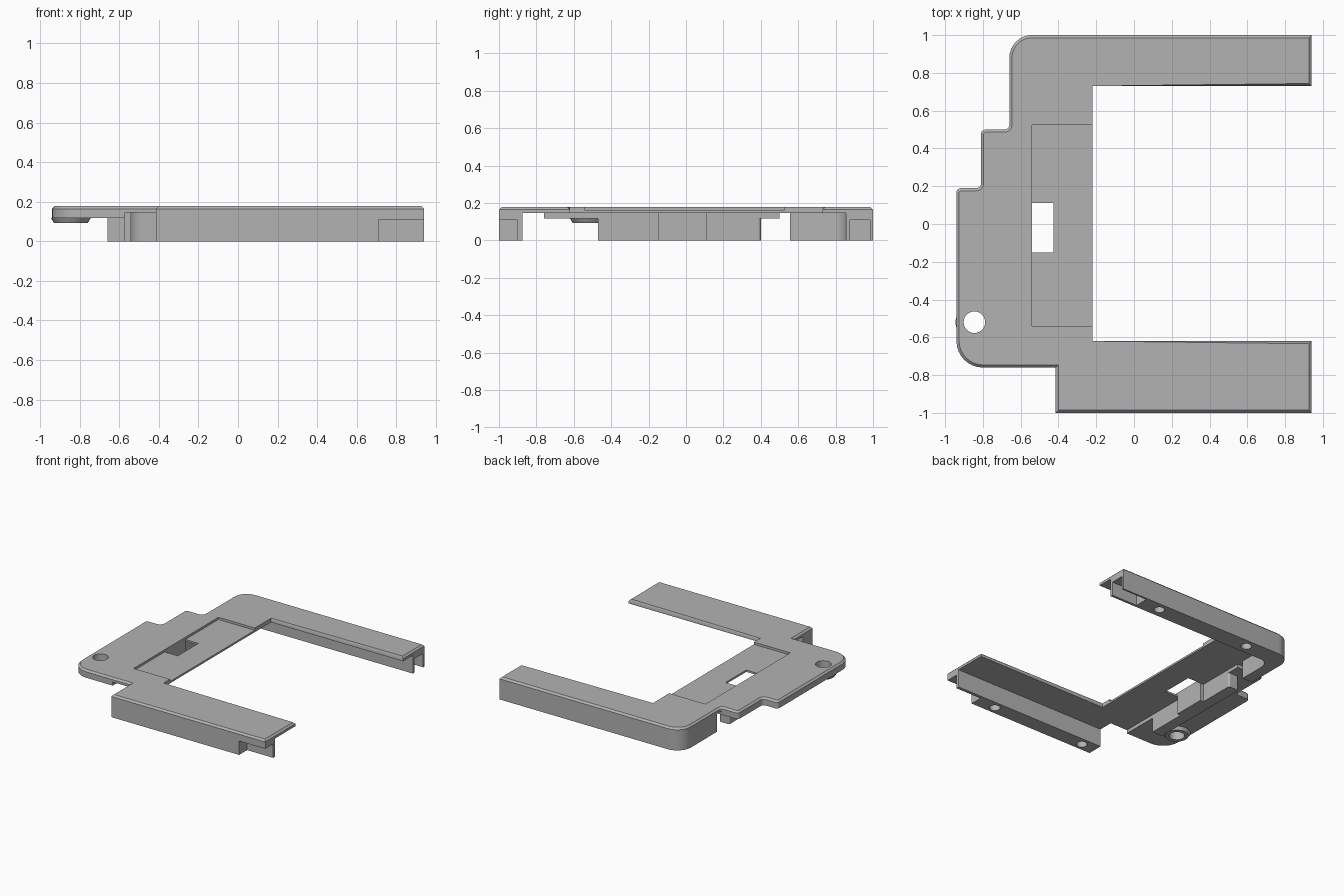
import bpy, bmesh, math
from mathutils import Vector

if "Cube" in bpy.data.objects:
    bpy.data.objects.remove(bpy.data.objects["Cube"])

grey = bpy.data.materials.new("plain_grey")
grey.use_nodes = True
grey.diffuse_color = (0.45, 0.45, 0.45, 1)
grey.node_tree.nodes["Principled BSDF"].inputs["Base Color"].default_value = (0.45, 0.45, 0.45, 1)


def finish(name, bm):
    bmesh.ops.recalc_face_normals(bm, faces=bm.faces)
    mesh = bpy.data.meshes.new(name)
    bm.to_mesh(mesh)
    bm.free()
    mesh.materials.append(grey)
    obj = bpy.data.objects.new(name, mesh)
    bpy.context.collection.objects.link(obj)
    return obj


def rounded(points, steps=8):
    """Outline from (x, y) or (x, y, radius) corners."""
    out = []
    for i, p in enumerate(points):
        corner = Vector(p[:2])
        if len(p) == 2:
            out.append(corner)
            continue
        a = (Vector(points[i - 1][:2]) - corner).normalized()
        b = (Vector(points[(i + 1) % len(points)][:2]) - corner).normalized()
        centre = corner + (a + b) * p[2]
        for k in range(steps + 1):
            t = k / steps * math.pi / 2
            out.append(centre - (b * math.cos(t) + a * math.sin(t)) * p[2])
    return out


def slab(name, points, z0, z1, chamfer=0, sharp_x=None):
    """Extruded outline with an optional chamfer on the top rim."""
    bm = bmesh.new()
    base = bm.faces.new([bm.verts.new((p.x, p.y, z0)) for p in rounded(points)])
    ext = bmesh.ops.extrude_face_region(bm, geom=[base])["geom"]
    bmesh.ops.translate(bm, verts=[v for v in ext if isinstance(v, bmesh.types.BMVert)],
                        vec=(0, 0, z1 - z0))
    if chamfer:
        rim = [e for e in bm.edges if all(v.co.z > z1 - 1e-5 for v in e.verts)
               and not (sharp_x is not None and all(abs(v.co.x - sharp_x) < 1e-4 for v in e.verts))]
        bmesh.ops.bevel(bm, geom=rim, offset=chamfer, segments=1, affect='EDGES')
    return finish(name, bm)


def box(name, x0, x1, y0, y1, z0, z1):
    return slab(name, [(x0, y0), (x1, y0), (x1, y1), (x0, y1)], z0, z1)


def cylinder(name, x, y, z0, z1, r0, r1, sides=32):
    bm = bmesh.new()
    bmesh.ops.create_cone(bm, cap_ends=True, segments=sides, radius1=r0, radius2=r1, depth=z1 - z0)
    bmesh.ops.translate(bm, verts=bm.verts, vec=(x, y, (z0 + z1) / 2))
    return finish(name, bm)


def cut(obj, *cutters):
    bpy.context.view_layer.objects.active = obj
    for c in cutters:
        mod = obj.modifiers.new("cut", 'BOOLEAN')
        mod.operation, mod.solver, mod.object = 'DIFFERENCE', 'EXACT', c
        bpy.ops.object.modifier_apply(modifier=mod.name)
        bpy.data.objects.remove(c)


# Top plate: C-shaped sheet with stepped left edge, recess, window and round hole
HOLE = (-0.845, -0.52)
plate = slab("top_plate", [
    (-0.66, 1, 0.12), (-0.66, 0.5, 0.025), (-0.81, 0.5, 0.025), (-0.81, 0.19, 0.025),
    (-0.94, 0.19, 0.025), (-0.94, -0.76, 0.14), (-0.415, -0.76), (-0.415, -1), (0.94, -1),
    (0.94, -0.62), (-0.22, -0.62), (-0.22, 0.73), (0.94, 0.73), (0.94, 1)],
    0.145, 0.178, 0.014, -0.22)
cut(plate,
    box("recess_cutter", -0.54, -0.1, -0.54, 0.525, 0.16, 0.3),
    box("window_cutter", -0.54, -0.425, -0.15, 0.11, 0.05, 0.3),
    cylinder("hole_cutter", *HOLE, 0, 0.3, 0.057, 0.057))

# Thicker pad under the stepped edge
pad = slab("left_edge_pad", [
    (-0.57, 0.5), (-0.81, 0.5, 0.025), (-0.81, 0.19, 0.025), (-0.94, 0.19, 0.025),
    (-0.94, -0.76, 0.14), (-0.57, -0.76)], 0.117, 0.145)
cut(pad, cylinder("hole_cutter", *HOLE, 0, 0.3, 0.057, 0.057))

# Boss ring around the hole
boss = cylinder("hole_boss", *HOLE, 0.092, 0.117, 0.085, 0.1)
cut(boss, cylinder("hole_cutter", *HOLE, 0, 0.3, 0.057, 0.057))

# Rib beside the window, stepped forward at the window
slab("centre_rib", [
    (-0.66, -0.47), (-0.57, -0.47), (-0.57, -0.15), (-0.54, -0.15), (-0.54, 0.11),
    (-0.57, 0.11), (-0.57, 0.4, 0.015), (-0.66, 0.4, 0.015)], 0, 0.145)

# Walls under the arms, with end pockets and blind holes
back_wall = slab("back_wall", [
    (-0.66, 1, 0.12), (-0.66, 0.555), (-0.57, 0.555), (-0.57, 0.855, 0.08),
    (0.94, 0.855), (0.94, 1)], 0, 0.145)
front_wall = box("front_wall", -0.415, 0.94, -1, -0.875, 0, 0.145)
cut(back_wall, box("pocket_cutter", 0.71, 1.1, 0.875, 0.985, -0.1, 0.11))
cut(front_wall, box("pocket_cutter", 0.71, 1.1, -1.1, -0.9, -0.1, 0.11))
for wall, y in ((back_wall, 0.93), (front_wall, -0.94)):
    for x in (0.54, -0.29):
        cut(wall, cylinder("screw_cutter", x, y, -0.1, 0.1, 0.04, 0.04, 16))

# Smooth the curved sides, keep edges crisp
bpy.ops.object.select_all(action='DESELECT')
for obj in (plate, pad, boss, back_wall, front_wall):
    obj.select_set(True)
bpy.context.view_layer.objects.active = plate
bpy.ops.object.shade_smooth_by_angle(angle=math.radians(30))
